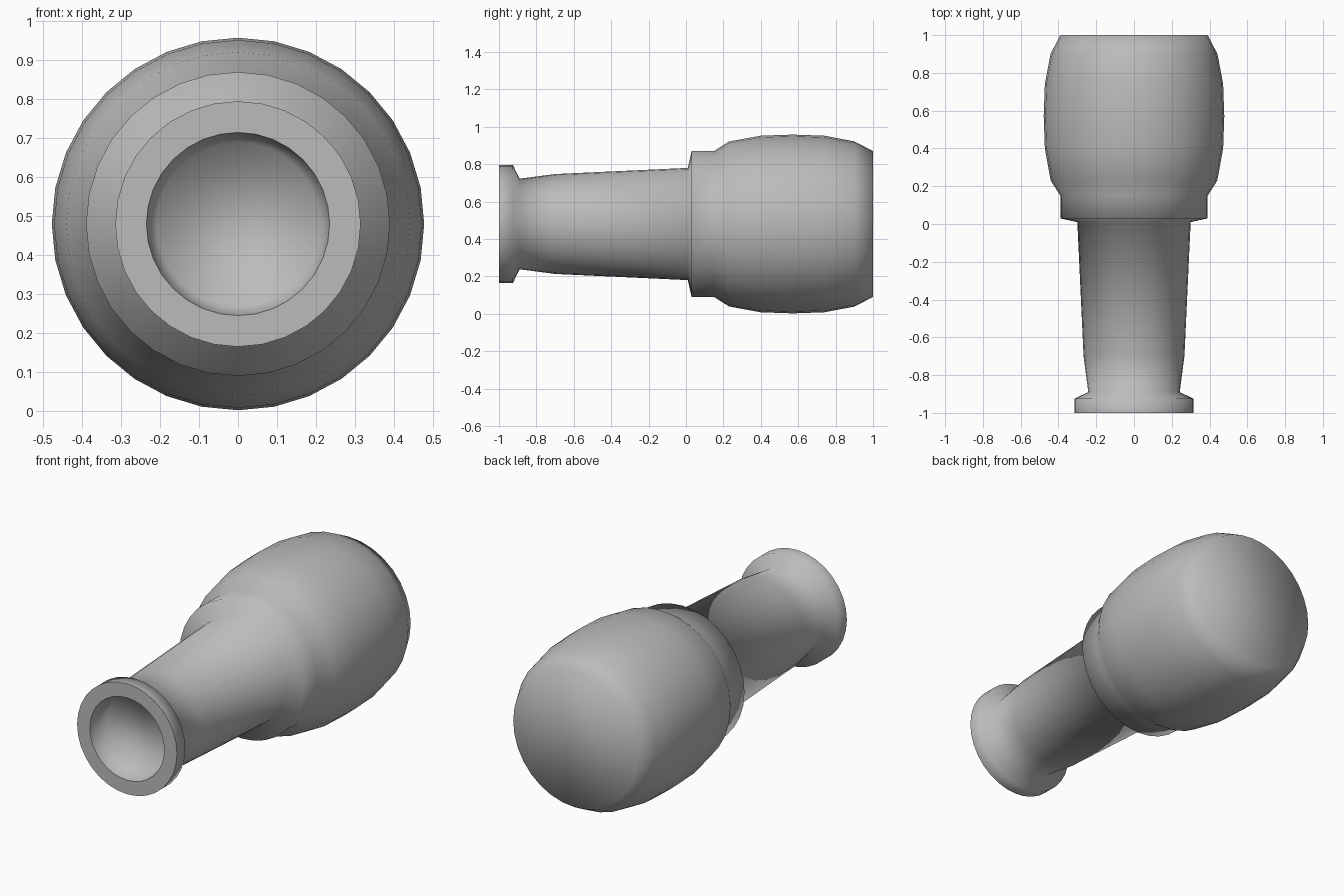
import bpy, bmesh
from math import sin, cos, tau

cube = bpy.data.objects.get("Cube")
if cube:
    bpy.data.objects.remove(cube, do_unlink=True)

SIDES = 32
CENTRE_Z = 0.48

grey = bpy.data.materials.new("plain grey")
grey.use_nodes = True
colour = (0.5, 0.5, 0.5, 1)
grey.diffuse_color = colour
grey.node_tree.nodes["Principled BSDF"].inputs["Base Color"].default_value = colour


def lathe(name, profile, sharp_rings=()):
    """Revolve (y, radius) points about the y axis and cap both ends."""
    bm = bmesh.new()
    rings = []
    for y, r in profile:
        rings.append([bm.verts.new((r * sin(tau * i / SIDES), y,
                                    CENTRE_Z + r * cos(tau * i / SIDES)))
                      for i in range(SIDES)])
    for a, b in zip(rings, rings[1:]):
        for i in range(SIDES):
            j = (i + 1) % SIDES
            bm.faces.new((a[i], a[j], b[j], b[i]))
    bm.faces.new(rings[0])
    bm.faces.new(rings[-1])
    bmesh.ops.recalc_face_normals(bm, faces=bm.faces)
    for face in bm.faces:
        face.smooth = True
    for k in sharp_rings:
        for i in range(SIDES):
            bm.edges.get((rings[k][i - 1], rings[k][i])).smooth = False
    mesh = bpy.data.meshes.new(name)
    bm.to_mesh(mesh)
    bm.free()
    mesh.materials.append(grey)
    obj = bpy.data.objects.new(name, mesh)
    bpy.context.scene.collection.objects.link(obj)
    return obj


# Bore floor, bore wall, flat rim, flange, tapered neck, collar, rounded body
bore = [(-0.88, 0.21), (-1.0, 0.235)]
flange = [(-1.0, 0.315), (-0.925, 0.315), (-0.89, 0.242)]
neck = [(-0.7, 0.267), (0.01, 0.3)]
collar = [(0.03, 0.39), (0.15, 0.39)]
body = [(0.23, 0.441), (0.4, 0.472), (0.57, 0.478),
        (0.74, 0.472), (0.9, 0.442), (1.0, 0.39)]
lathe("hollow_handle_body", bore + flange + neck + collar + body,
      sharp_rings=(1, 2))
